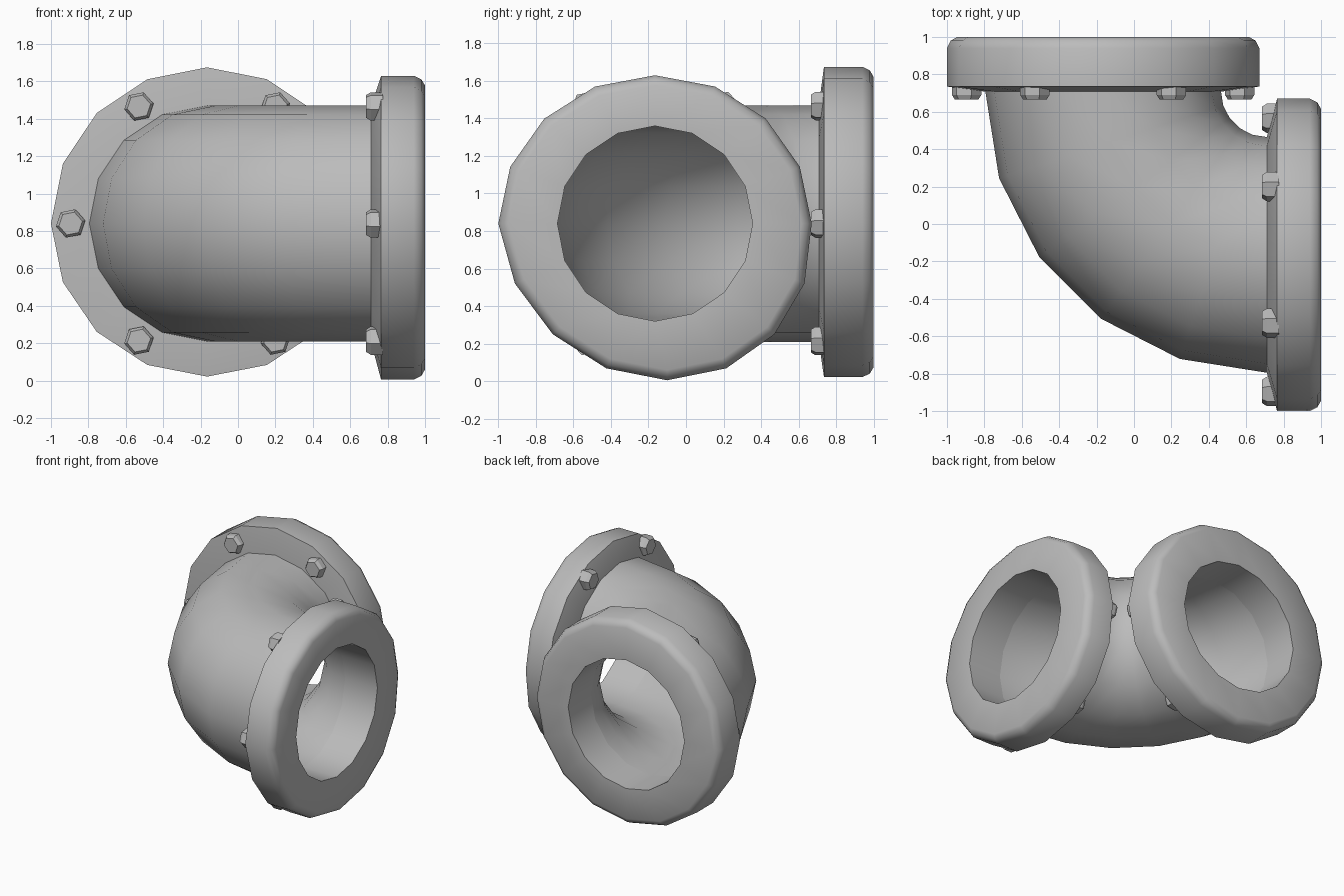
import bpy
import bmesh
from math import sin, cos, pi, radians
from mathutils import Vector

cube = bpy.data.objects.get("Cube")
if cube:
    bpy.data.objects.remove(cube, do_unlink=True)

SIDES = 16
AXIS = -0.165      # sideways offset of both openings
MID = 0.84         # height of the pipe centre line
SEAT = 0.71        # distance at which the bend meets the flanges
OUTER, INNER = 0.63, 0.52

grey = bpy.data.materials.new("cast_grey")
grey.use_nodes = True
grey.diffuse_color = (0.5, 0.5, 0.5, 1)
grey.node_tree.nodes["Principled BSDF"].inputs["Base Color"].default_value = (0.5, 0.5, 0.5, 1)


def loft(name, rings, closed=False, smooth=True):
    """Skin a list of point rings; a closed loft joins last to first, others are capped."""
    bm = bmesh.new()
    loops = [[bm.verts.new(p) for p in ring] for ring in rings]
    pairs = list(zip(loops, loops[1:]))
    if closed:
        pairs.append((loops[-1], loops[0]))
    else:
        bm.faces.new(loops[0])
        bm.faces.new(loops[-1])
    for a, b in pairs:
        n = len(a)
        for i in range(n):
            j = (i + 1) % n
            bm.faces.new((a[i], a[j], b[j], b[i]))
    bmesh.ops.recalc_face_normals(bm, faces=bm.faces)
    mesh = bpy.data.meshes.new(name)
    bm.to_mesh(mesh)
    bm.free()
    mesh.materials.append(grey)
    obj = bpy.data.objects.new(name, mesh)
    bpy.context.collection.objects.link(obj)
    if smooth:
        bpy.ops.object.select_all(action='DESELECT')
        obj.select_set(True)
        bpy.context.view_layer.objects.active = obj
        bpy.ops.object.shade_smooth_by_angle(angle=radians(40))
    return obj


# Quarter-turn hollow bend, in five straight segments
def bend_ring(turn, radius):
    ring = []
    for i in range(SIDES):
        t = 2 * pi * i / SIDES
        reach = SEAT - AXIS + radius * cos(t)
        ring.append((SEAT - reach * cos(turn), SEAT - reach * sin(turn),
                     MID + radius * sin(t)))
    return ring


turns = [i * pi / 10 for i in range(6)]
loft("elbow_pipe",
     [bend_ring(t, OUTER) for t in turns] +
     [bend_ring(t, INNER) for t in reversed(turns)], closed=True)


# Each opening maps (across, up, along its axis) into the model
def to_back(u, v, a):
    return Vector((AXIS + u, a, MID + v))


def to_left(u, v, a):
    return Vector((a, AXIS + u, MID + v))


def flange(name, place, rim_start, up, down, sag):
    """Coned ring with a rounded outer edge; up, down and sag make its rim uneven."""
    rim = 0.835
    profile = [(INNER, SEAT), (OUTER - 0.02, SEAT - 0.005), (rim, rim_start),
               (rim, 0.94), (rim - 0.02, 0.98), (rim - 0.055, 1.0), (INNER, 1.0)]
    rings = []
    for radius, along in profile:
        ring = []
        for i in range(SIDES):
            t = 2 * pi * i / SIDES
            u, v = radius * cos(t), radius * sin(t)
            if radius > 0.7:
                u += sag * max(0, -sin(t))
                v *= up if v > 0 else down
            ring.append(place(u, v, along))
        rings.append(ring)
    loft(name, rings, closed=True)


def bolts(prefix, place, top):
    """Six chamfered hexagonal heads around the flange."""
    for k in range(6):
        t = k * pi / 3
        u, v = 0.73 * cos(t), 0.73 * sin(t)
        rings = []
        for radius, along in ((0.08, top + 0.09), (0.08, top + 0.025), (0.064, top)):
            rings.append([place(u + radius * cos(0.2 + i * pi / 3),
                                v * 0.99 + radius * sin(0.2 + i * pi / 3), along)
                          for i in range(6)])
        loft(f"{prefix}_{k + 1}", rings, smooth=False)


flange("back_flange", to_back, 0.735, 1.0, 0.98, 0)
flange("left_flange", to_left, 0.765, 0.946, 1.0, 0.065)
bolts("back_bolt", to_back, 0.665)
bolts("left_bolt", to_left, 0.685)
